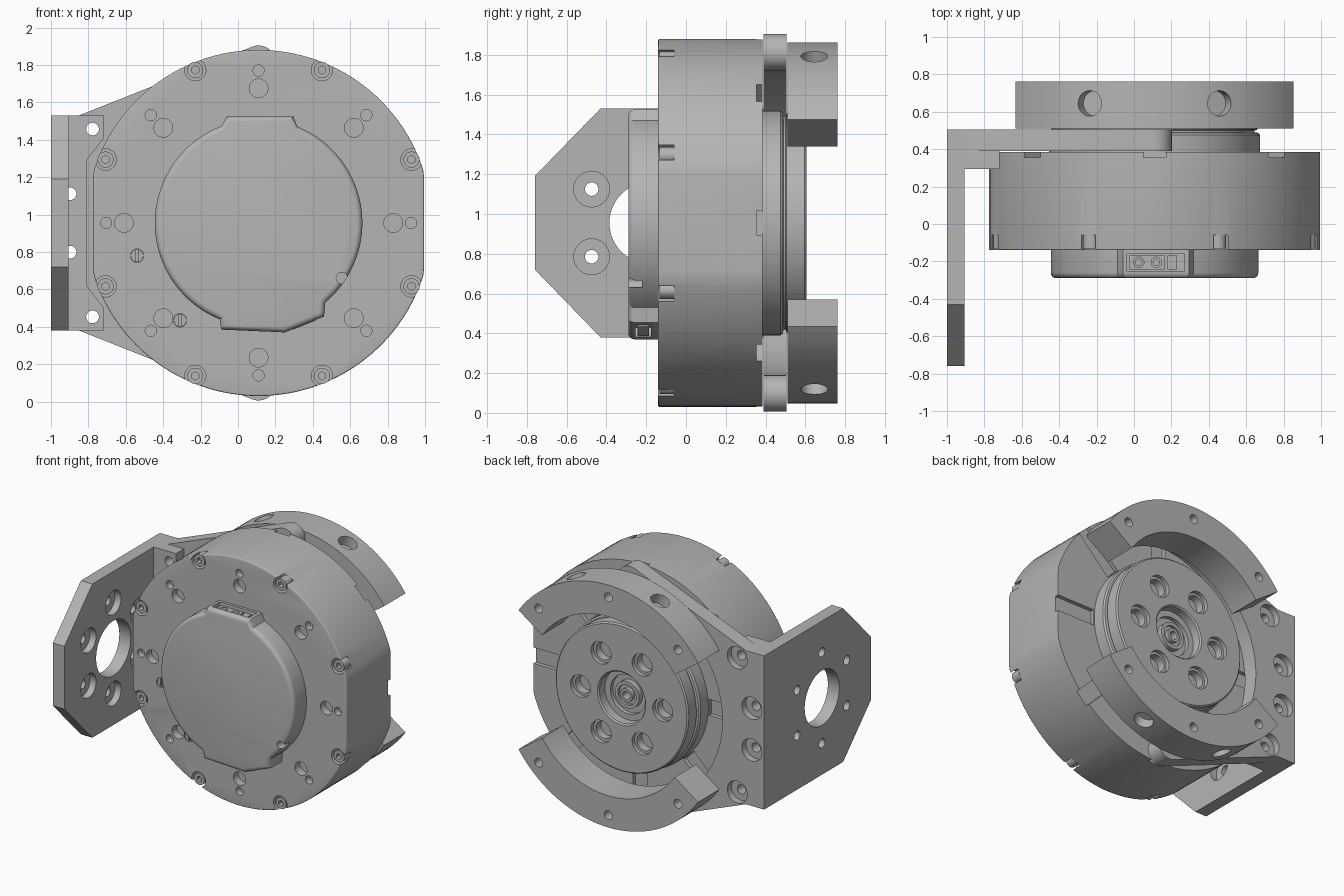
import bpy, bmesh, math
from mathutils import Vector, Matrix

old = bpy.data.objects.get("Cube")
if old:
    bpy.data.objects.remove(old)

# Everything is built around the rotor axis, then moved to its final place
AXIS = Vector((0.11, 0, 0.955))
grey = bpy.data.materials.new("machined_grey")
grey.use_nodes = True
grey.diffuse_color = (0.46, 0.46, 0.46, 1)
grey.node_tree.nodes["Principled BSDF"].inputs["Base Color"].default_value = (0.46, 0.46, 0.46, 1)
parts = []
BACK, FRONT = Vector((0, 1, 0)), Vector((0, -1, 0))


def finish(name, bm):
    bmesh.ops.recalc_face_normals(bm, faces=bm.faces)
    me = bpy.data.meshes.new(name)
    bm.to_mesh(me)
    bm.free()
    me.materials.append(grey)
    ob = bpy.data.objects.new(name, me)
    bpy.context.collection.objects.link(ob)
    parts.append(ob)
    return ob


def polar(r, deg, y=0):
    a = math.radians(deg)
    return Vector((r * math.cos(a), y, r * math.sin(a)))


def arc(r, a0, a1, n, cx=0, cz=0):
    pts = [polar(r, a0 + (a1 - a0) * i / n) for i in range(n + 1)]
    return [(cx + p.x, cz + p.z) for p in pts]


def prism(name, pts, w0, w1, axis="y", bevel=0):
    """Extrude an outline along y or x; optionally round its w0 rim."""
    place = (lambda u, v, w: (u, w, v)) if axis == "y" else (lambda u, v, w: (w, u, v))
    bm = bmesh.new()
    a = [bm.verts.new(place(u, v, w0)) for u, v in pts]
    b = [bm.verts.new(place(u, v, w1)) for u, v in pts]
    rim = bm.faces.new(a)
    bm.faces.new(b)
    for i in range(len(pts)):
        j = (i + 1) % len(pts)
        bm.faces.new((a[i], a[j], b[j], b[i]))
    bmesh.ops.recalc_face_normals(bm, faces=bm.faces)
    if bevel:
        bmesh.ops.bevel(bm, geom=list(rim.edges), offset=bevel, segments=4,
                        profile=0.5, affect="EDGES", clamp_overlap=False)
    return finish(name, bm)


def lathe(name, profile, steps=80):
    """Spin (radius, y) points around the rotor axis."""
    bm = bmesh.new()
    vs = [bm.verts.new((r, y, 0)) for r, y in profile]
    es = [bm.edges.new(e) for e in zip(vs, vs[1:])]
    bmesh.ops.spin(bm, geom=vs + es, cent=(0, 0, 0), axis=(0, 1, 0),
                   angle=math.tau, steps=steps, use_duplicate=False)
    bmesh.ops.remove_doubles(bm, verts=bm.verts, dist=1e-4)
    return finish(name, bm)


def add_rod(bm, start, direction, r, length, sides=28):
    d = direction.normalized()
    m = Matrix.Translation(start + d * length / 2) @ d.to_track_quat("Z", "Y").to_matrix().to_4x4()
    bmesh.ops.create_cone(bm, cap_ends=True, segments=sides, radius1=r, radius2=r,
                          depth=length, matrix=m)


def rods(name, specs):
    bm = bmesh.new()
    for s in specs:
        add_rod(bm, *s)
    return finish(name, bm)


def boxes(name, specs):
    """Each spec: centre, size, turn about y in degrees."""
    bm = bmesh.new()
    for c, size, turn in specs:
        m = Matrix.Translation(c) @ Matrix.Rotation(math.radians(-turn), 4, "Y") @ Matrix.Diagonal((*size, 1))
        bmesh.ops.create_cube(bm, size=1, matrix=m)
    return finish(name, bm)


def combine(ob, tool, op="DIFFERENCE"):
    """Apply a boolean and discard the helper."""
    mod = ob.modifiers.new("cut", "BOOLEAN")
    mod.operation, mod.object, mod.solver = op, tool, "EXACT"
    graph = bpy.context.evaluated_depsgraph_get()
    me = bpy.data.meshes.new_from_object(ob.evaluated_get(graph))
    ob.modifiers.clear()
    ob.data = me
    parts.remove(tool)
    bpy.data.objects.remove(tool)


# Motor housing: drum with a flat on either side
drum = [(max(-0.885, min(0.885, u)), v) for u, v in arc(0.925, 0, 360, 120)[:-1]]
flat = [p for i, p in enumerate(drum) if abs(p[0]) < 0.885 or abs(drum[i - 1][0]) < 0.885
        or abs(drum[(i + 1) % len(drum)][0]) < 0.885]
housing = prism("housing", flat, -0.14, 0.385, bevel=0.008)
eighths = [45 * k for k in range(8)]
holes = [(polar(0.72, a, -0.15), BACK, 0.05, 0.07) for a in eighths]
holes += [(polar(0.815, a, -0.15), BACK, 0.03, 0.06) for a in eighths]
holes += [(polar(0.885, a + 22.5, -0.15), BACK, 0.057, 0.09) for a in eighths]
pins = [Vector((-0.65, -0.15, -0.175)), Vector((-0.42, -0.15, -0.52))]
holes += [(p, BACK, 0.036, 0.05) for p in pins]
combine(housing, rods("cutter", holes))
# Radial grooves in the rear face
combine(housing, boxes("cutter", [(polar(0.8, a, 0.38), (0.46, 0.05, 0.12), a) for a in eighths]))

# Rim screws with hex sockets, and two slotted pins
screws = rods("rim_screws", [(polar(0.885, a + 22.5, -0.132), BACK, 0.043, 0.075) for a in eighths])
combine(screws, rods("cutter", [(polar(0.885, a + 22.5, -0.15), BACK, 0.022, 0.05, 6) for a in eighths]))
slotted = rods("slotted_pins", [(p + BACK * 0.015, BACK, 0.034, 0.04) for p in pins])
combine(slotted, boxes("cutter", [(p + BACK * 0.01, (0.012, 0.03, 0.1), 0) for p in pins]))

# Front cover with a tab above and a socket bulge below
outline = arc(0.555, -50, 68, 44) + [(0.185, 0.57), (-0.17, 0.57)] + arc(0.555, 111, 248, 50)
outline += [(-0.2, -0.57), (0.14, -0.585), (0.35, -0.5)]
cover = prism("front_cover", outline, -0.29, -0.13, bevel=0.03)
lower = Vector((0.245, -0.215, -0.5425))
combine(cover, boxes("cutter", [(Vector((0.005, -0.205, 0.56)), (0.31, 0.09, 0.14), 0),
                                (lower, (0.16, 0.08, 0.1), 22)]))
combine(cover, rods("cutter", [(Vector((0.445, -0.3, -0.295)), BACK, 0.03, 0.08)]))
terminal = boxes("terminal_block", [(Vector((-0.04, -0.205, 0.515)), (0.19, 0.075, 0.07), 0),
                                    (Vector((0.095, -0.205, 0.515)), (0.05, 0.075, 0.07), 0),
                                    (lower + Vector((-0.01, 0, 0.025)), (0.13, 0.06, 0.06), 22)])
UP = Vector((0, 0, 1))
combine(terminal, rods("cutter", [(Vector((x, -0.205, 0.52)), UP, 0.028, 0.05) for x in (-0.085, 0.01)]))
rods("terminal_screws", [(Vector((x, -0.205, 0.5)), UP, 0.02, 0.035) for x in (-0.085, 0.01)])

# Output flange with a stepped centre bore
flange = lathe("output_flange", [(0, 0.37), (0.565, 0.37), (0.565, 0.475), (0.555, 0.487), (0.535, 0.49),
                                 (0.535, 0.5), (0.55, 0.505), (0.55, 0.595), (0.54, 0.605), (0.2, 0.605),
                                 (0.19, 0.595), (0.19, 0.53), (0.145, 0.53), (0.145, 0.5), (0.1, 0.5),
                                 (0.1, 0.54), (0.075, 0.54), (0.075, 0.52), (0.05, 0.52), (0.05, 0.55),
                                 (0.03, 0.55), (0.03, 0.46), (0, 0.46)])
sixths = [60 * k for k in range(6)]
combine(flange, rods("cutter", [(polar(0.34, a, 0.615), FRONT, 0.083, 0.04) for a in sixths]))
combine(flange, rods("cutter", [(polar(0.34, a, 0.615), FRONT, 0.064, 0.1) for a in sixths]))

# Bracket: two arms behind the housing, joined to a side plate
arms = [(-1.06, -0.575), (-1.06, 0.575), (-0.96, 0.575)]
arms += arc(0.092, 112, -90, 16, 0, 0.857) + arc(0.765, 91, 269, 60)
arms += arc(0.092, 90, -112, 16, 0, -0.857) + [(-0.96, -0.575)]
bracket = prism("bracket", [(-1.11, -0.575), (-1.11, 0.575)] + arms[2:], 0.39, 0.505)
side = [(0.45, -0.575), (0.45, 0.575), (-0.43, 0.575), (-0.76, 0.235), (-0.76, -0.235), (-0.43, -0.575)]
combine(bracket, prism("side", side, -1.11, -1.015, "x"), "UNION")
web = [(-1.05, 0.575), (-0.83, 0.575), (-0.83, 0.45), (-0.92, 0.335)]
web += [(u, -v) for u, v in reversed(web)]
combine(bracket, prism("web", web, 0.295, 0.42), "UNION")

# Bracket holes: wide counterbores, then narrow through holes
rear = [polar(1.02, 180 + a, 0.515) for a in (-29.5, -8.8, 8.8, 29.5)]
hub = Vector((-1.005, -0.18, 0))
ring = [hub + Vector((0, p.x, p.z)) for p in (polar(0.34, a + 30) for a in sixths)]
LEFTWARD = Vector((-1, 0, 0))
combine(bracket, rods("cutter", [(p, FRONT, 0.083, 0.06) for p in rear]
                      + [(p, LEFTWARD, 0.09, 0.06) for p in ring]
                      + [(hub, LEFTWARD, 0.205, 0.2, 48)]))
combine(bracket, rods("cutter", [(p, FRONT, 0.034, 0.24) for p in rear]
                      + [(p, LEFTWARD, 0.034, 0.2) for p in ring]))

# Two rear arc segments with axial and radial holes
for label, base in (("upper", 0), ("lower", 180)):
    pts = arc(0.907, base + 35, base + 145, 60) + arc(0.67, base + 145, base + 35, 60)
    seg = prism(label + "_rear_arc", pts, 0.51, 0.762)
    drill = [(polar(0.815, base + a, 0.77), FRONT, 0.033, 0.1) for a in (45, 90, 135)]
    drill += [(polar(0.95, base + a, 0.645), -polar(1, base + a), 0.068, 0.12) for a in (67.5, 112.5)]
    combine(seg, rods("cutter", drill))

# Move into place and shade
bpy.ops.object.select_all(action="DESELECT")
for ob in parts:
    ob.data.transform(Matrix.Translation(AXIS))
    ob.select_set(True)
bpy.context.view_layer.objects.active = parts[0]
bpy.ops.object.shade_smooth_by_angle(angle=math.radians(30))
